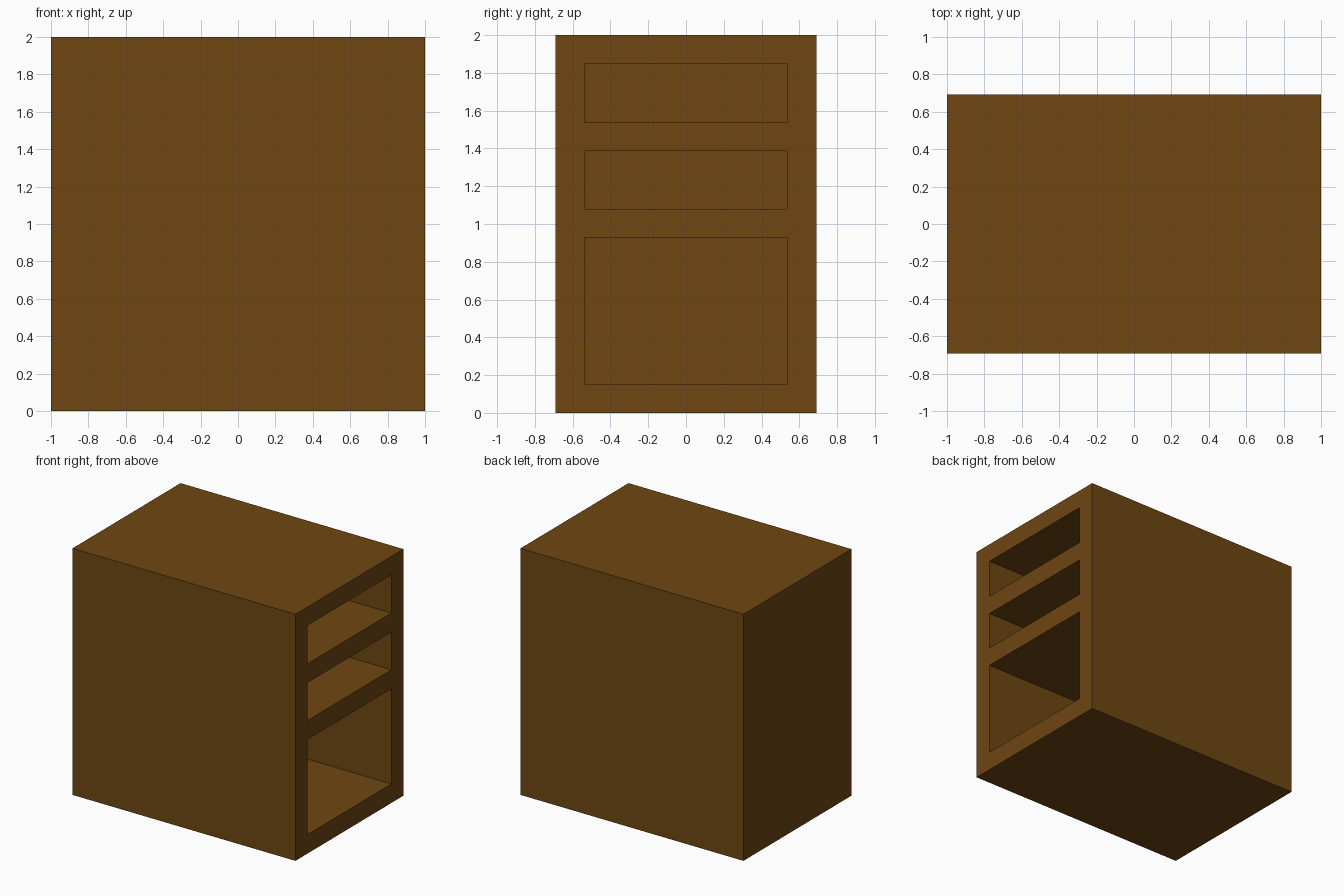
import bpy

if "Cube" in bpy.data.objects:
    bpy.data.objects.remove(bpy.data.objects["Cube"])

WIDTH, DEPTH, HEIGHT = 2.0, 1.384, 2.0
WALL = 0.154
# bottom and top heights of the three compartments
COMPARTMENTS = {
    "lower_compartment": (WALL, 0.926),
    "middle_compartment": (1.08, 1.386),
    "upper_compartment": (1.54, HEIGHT - 0.15),
}


def box(name, lo, hi):
    """Axis-aligned box between two corners."""
    bpy.ops.mesh.primitive_cube_add(size=1)
    ob = bpy.context.object
    ob.name = name
    for v in ob.data.vertices:
        v.co = [h if c > 0 else l for c, l, h in zip(v.co, lo, hi)]
    return ob


wood = bpy.data.materials.new("brown_wood")
wood.diffuse_color = (0.156, 0.061, 0.006, 1)
wood.use_nodes = True
wood.node_tree.nodes["Principled BSDF"].inputs["Base Color"].default_value = wood.diffuse_color

# Solid cabinet body
cabinet = box("cabinet_body", (-WIDTH / 2, -DEPTH / 2, 0), (WIDTH / 2, DEPTH / 2, HEIGHT))
cabinet.data.materials.append(wood)

# Hollow compartments, open on the right side and closed by a back panel
inner_y = DEPTH / 2 - WALL
for name, (bottom, top) in COMPARTMENTS.items():
    cutter = box(name + "_cutter", (-WIDTH / 2 + WALL, -inner_y, bottom),
                 (WIDTH / 2 + 0.1, inner_y, top))
    cutter.data.materials.append(wood)
    cutter.hide_render = True
    cutter.display_type = 'WIRE'
    cut = cabinet.modifiers.new(name, 'BOOLEAN')
    cut.operation = 'DIFFERENCE'
    cut.solver = 'EXACT'
    cut.object = cutter
